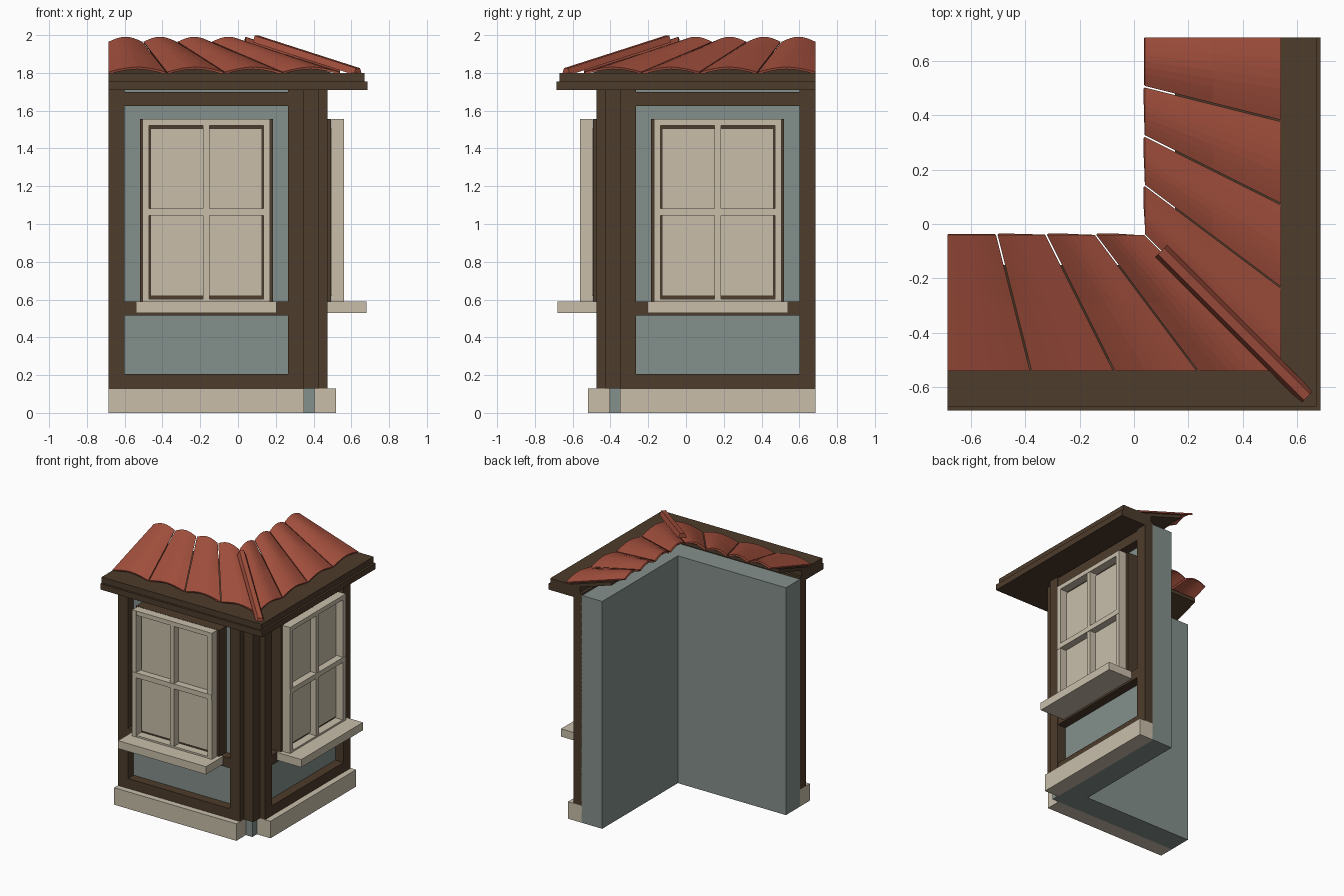
import bpy, bmesh, math
from mathutils import Vector

if "Cube" in bpy.data.objects:
    bpy.data.objects.remove(bpy.data.objects["Cube"])


def material(name, rgb):
    m = bpy.data.materials.new(name)
    m.diffuse_color = (*rgb, 1)
    m.use_nodes = True
    m.node_tree.nodes["Principled BSDF"].inputs["Base Color"].default_value = m.diffuse_color
    return m


CREAM = material("cream_stone", (0.578, 0.515, 0.402))
GREY = material("grey_green_plaster", (0.231, 0.279, 0.258))
BROWN = material("dark_timber", (0.074, 0.045, 0.025))
RED = material("red_roof_tile", (0.376, 0.082, 0.048))

END = -0.685          # open end of each wing


def finish(name, bm, mat):
    bmesh.ops.recalc_face_normals(bm, faces=bm.faces)
    me = bpy.data.meshes.new(name)
    bm.to_mesh(me)
    bm.free()
    me.materials.append(mat)
    ob = bpy.data.objects.new(name, me)
    bpy.context.collection.objects.link(ob)
    return ob


def place(side, x, d, z):
    """Along-wing x and outward distance d; the side wing is the front one
    mirrored across the corner diagonal."""
    return Vector((x, -d, z)) if side == "front" else Vector((d, -x, z))


def add_box(bm, side, x0, x1, d0, d1, z0, z1, drop=0):
    """Box along a wing; x1=None mitres it at the corner, drop slopes it outward."""
    v = []
    for d, dz in ((d0, 0), (d1, -drop)):
        xe = d if x1 is None else x1
        for x, z in ((x0, z0), (xe, z0), (xe, z1), (x0, z1)):
            v.append(bm.verts.new(place(side, x, d, z + dz)))
    bm.faces.new(v[:4])
    bm.faces.new(v[4:])
    for i in range(4):
        j = (i + 1) % 4
        bm.faces.new((v[i], v[j], v[4 + j], v[4 + i]))


def part(side, name, mat, *boxes):
    bm = bmesh.new()
    for b in boxes:
        add_box(bm, side, *b)
    return finish(side + "_" + name, bm, mat)


def roof_tiles(side):
    """Four arched tile columns that fan out from the inner edge to the eave."""
    bm = bmesh.new()
    cols, seg, gap = 4, 8, 0.003
    for c in range(cols):
        rows = []
        for d, z in ((0.04, 1.965), (0.29, 1.885), (0.54, 1.805)):
            w = (d - END) / cols
            a = END + c * w + (gap if c else 0)
            b = END + (c + 1) * w - gap
            rows.append([bm.verts.new(place(side, a + (b - a) * i / seg, d,
                         z + 0.026 * math.sin(math.pi * i / seg)))
                         for i in range(seg + 1)])
        for r0, r1 in zip(rows, rows[1:]):
            for i in range(seg):
                f = (r0[i], r1[i], r1[i + 1], r0[i + 1])
                bm.faces.new(f if side == "front" else f[::-1])
    ob = finish(side + "_roof_tiles", bm, RED)
    # keep the top surface facing up so the thickness grows downward
    if ob.data.polygons[0].normal.z < 0:
        ob.data.flip_normals()
    for p in ob.data.polygons:
        p.use_smooth = False
    s = ob.modifiers.new("thickness", "SOLIDIFY")
    s.thickness = 0.012
    s.offset = -1


for side in ("front", "side"):
    # stone plinth
    part(side, "plinth", CREAM, (END, 0.35, 0.40, 0.52, 0, 0.13))
    # timber posts and rails
    part(side, "timber_frame", BROWN,
         (END, -0.60, 0.40, 0.475, 0.13, 1.71),
         (0.265, 0.35, 0.40, 0.475, 0.13, 1.71),
         (-0.60, 0.265, 0.40, 0.474, 0.13, 0.205),
         (-0.60, 0.265, 0.40, 0.474, 0.515, 0.59),
         (-0.60, 0.265, 0.40, 0.474, 1.625, 1.70))
    # window: dark backing, panes, sash bars and sill
    part(side, "window_backing", BROWN, (-0.52, 0.185, 0.40, 0.492, 0.59, 1.555))
    part(side, "window_panes", CREAM, (-0.462, 0.128, 0.485, 0.508, 0.62, 1.505))
    part(side, "window_sash", CREAM,
         (-0.505, -0.47, 0.495, 0.56, 0.59, 1.555),
         (0.135, 0.17, 0.495, 0.56, 0.59, 1.555),
         (-0.47, 0.135, 0.495, 0.559, 1.522, 1.555),
         (-0.47, 0.135, 0.495, 0.559, 0.59, 0.603),
         (-0.185, -0.15, 0.495, 0.557, 0.603, 1.522),
         (-0.505, 0.17, 0.495, 0.562, 1.045, 1.083))
    part(side, "window_sill", CREAM, (-0.54, 0.205, 0.45, 0.68, 0.53, 0.59))
    # stepped eave boards and sloping roof deck
    part(side, "eave_boards", BROWN,
         (END, None, 0.40, 0.685, 1.71, 1.755),
         (END, None, 0.42, 0.67, 1.755, 1.80))
    part(side, "roof_deck", BROWN, (END, None, 0.15, 0.60, 1.885, 1.912, 0.145))
    roof_tiles(side)

# L-shaped plaster wall
bm = bmesh.new()
o, i = 0.405, 0.23
outline = ((END, -o), (o, -o), (o, -END), (i, -END), (i, -i), (END, -i))
f = bm.faces.new([bm.verts.new((x, y, 0)) for x, y in outline])
up = bmesh.ops.extrude_face_region(bm, geom=[f])["geom"]
bmesh.ops.translate(bm, vec=(0, 0, 1.74),
                    verts=[g for g in up if isinstance(g, bmesh.types.BMVert)])
finish("wall", bm, GREY)

# corner post
part("front", "corner_post", BROWN, (0.35, 0.43, 0.35, 0.43, 0.13, 1.71))

# hip cap: half-hexagon bar down the corner diagonal
bm = bmesh.new()
ends = []
across = Vector((1, 1, 0)).normalized()
for p, z in ((0.10, 1.962), (0.635, 1.79)):
    ends.append([bm.verts.new(Vector((p, -p, z)) + across * a + Vector((0, 0, h)))
                 for a, h in ((-0.03, 0), (-0.016, 0.035), (0.016, 0.035), (0.03, 0))])
for e in ends:
    bm.faces.new(e)
for k in range(4):
    j = (k + 1) % 4
    bm.faces.new((ends[0][k], ends[0][j], ends[1][j], ends[1][k]))
finish("hip_cap", bm, RED)
